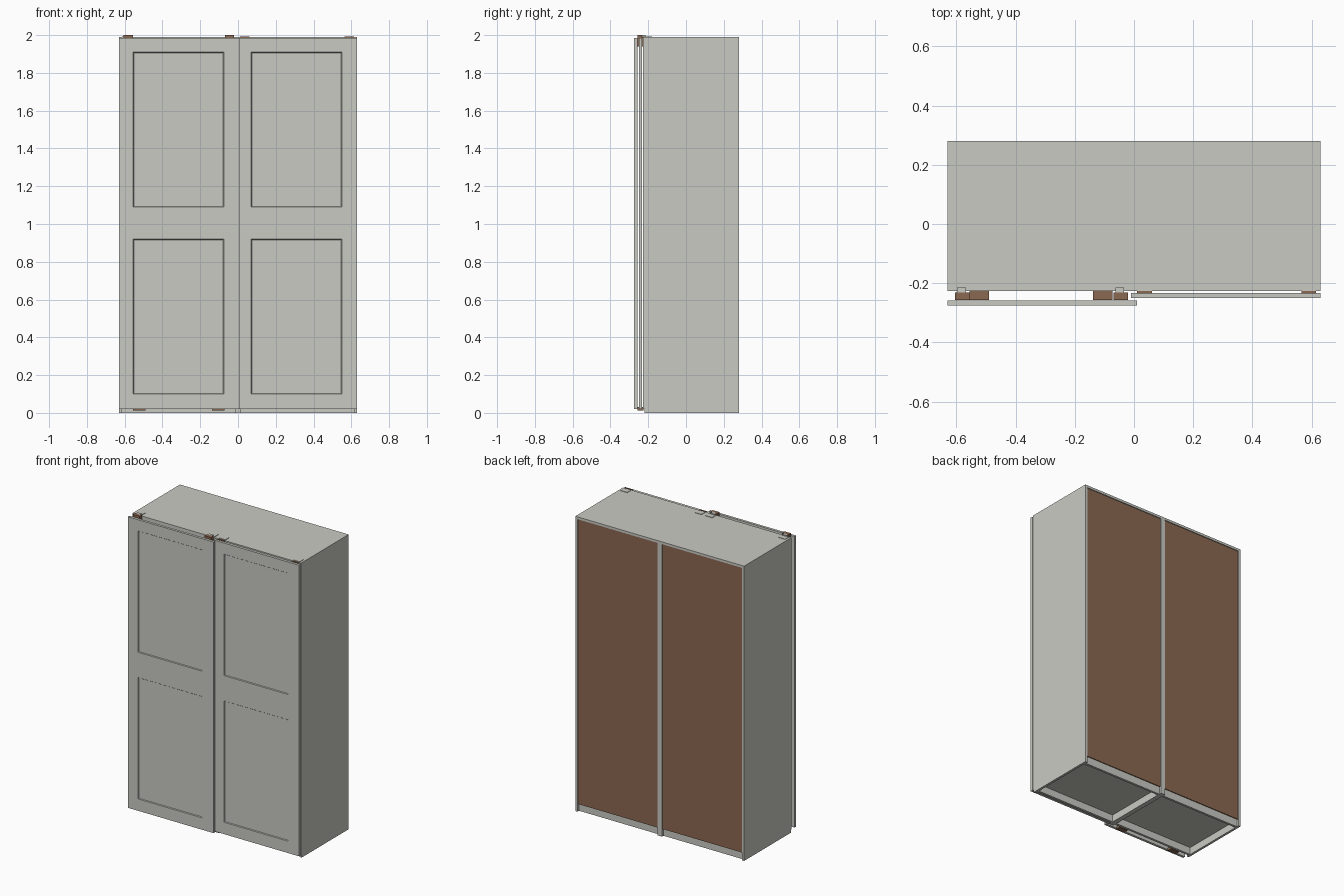
import bpy
import bmesh
from mathutils import Vector

cube = bpy.data.objects.get("Cube")
if cube:
    bpy.data.objects.remove(cube, do_unlink=True)


def material(name, color):
    mat = bpy.data.materials.new(name)
    mat.use_nodes = True
    mat.diffuse_color = (*color, 1)
    mat.node_tree.nodes["Principled BSDF"].inputs["Base Color"].default_value = (*color, 1)
    return mat


paint = material("warm light grey", (0.59, 0.59, 0.55))
brown = material("brown board", (0.26, 0.14, 0.085))


def box_mesh(low, high):
    low, high = Vector(low), Vector(high)
    bm = bmesh.new()
    bmesh.ops.create_cube(bm, size=1)
    bmesh.ops.scale(bm, vec=high - low, verts=bm.verts)
    bmesh.ops.translate(bm, vec=(low + high) / 2, verts=bm.verts)
    return bm


def finish(name, bm, mat):
    mesh = bpy.data.meshes.new(name)
    bm.to_mesh(mesh)
    bm.free()
    mesh.materials.append(mat)
    obj = bpy.data.objects.new(name, mesh)
    bpy.context.collection.objects.link(obj)
    return obj


def box(name, x, y, z, mat=paint):
    low, high = zip(x, y, z)
    return finish(name, box_mesh(low, high), mat)


# Overall sizes
half_width, front, back, height = 0.63, -0.22, 0.28, 1.99
board = 0.016
floor_z = 0.065


# Two cabinet frames side by side
def cabinet(side, x0, x1):
    depth = (front, back)
    inner = (x0 + board, x1 - board)
    box(side + "_cabinet_outer_side", (x0, x0 + board), depth, (0, height))
    box(side + "_cabinet_inner_side", (x1 - board, x1), depth, (0, height))
    box(side + "_cabinet_top", inner, depth, (height - board, height))
    box(side + "_cabinet_floor", inner, (front, back - board), (floor_z - board, floor_z))
    box(side + "_back_panel", inner, (back - 0.012, back - 0.006),
        (floor_z - board, height - board), brown)
    box(side + "_front_plinth", inner, (front + board, front + 2 * board), (0, floor_z - board))
    box(side + "_back_plinth", inner, (back - 2 * board, back - board), (0, floor_z - board))


cabinet("right", -half_width, 0)
cabinet("left", 0, half_width)

# Sliding tracks and side trims along the front edge
rail_y = (front - 0.007, front)
box("top_track", (-half_width, half_width), rail_y, (height - 0.04, height))
box("bottom_track", (-half_width, half_width), rail_y, (0.02, 0.05))
for side, x in (("right", -half_width), ("left", half_width - board)):
    box(side + "_edge_trim", (x, x + board), rail_y, (0.02, height))


# Door slab with two framed panels sunk into its front face
def door(name, x, y, panel_x):
    z = (0.02, height - 0.005)
    panels_z = ((0.1, 0.92), (1.09, 1.91))
    bm = box_mesh((x[0], y[0], z[0]), (x[1], y[1], z[1]))
    cuts = [((px, 0, 0), (1, 0, 0)) for px in panel_x]
    cuts += [((0, 0, pz), (0, 0, 1)) for pair in panels_z for pz in pair]
    for point, normal in cuts:
        bmesh.ops.bisect_plane(bm, geom=bm.verts[:] + bm.edges[:] + bm.faces[:],
                               plane_co=point, plane_no=normal)
    bm.normal_update()
    panels = []
    for face in bm.faces:
        c = face.calc_center_median()
        in_x = panel_x[0] < c.x < panel_x[1]
        in_z = any(a < c.z < b for a, b in panels_z)
        if face.normal.y < -0.9 and in_x and in_z:
            panels.append(face)
    bmesh.ops.inset_individual(bm, faces=panels, thickness=0.005, depth=-0.005)
    return finish(name, bm, paint)


door("right_sliding_door", (-half_width, 0.01), (-0.275, -0.258), (-0.555, -0.075))
door("left_sliding_door", (-0.01, half_width), (-0.25, -0.233), (0.07, 0.55))

# Hangers of the outer door, reaching over the track
for i, x in enumerate((-0.58, -0.045)):
    label = ("outer", "inner")[i]
    box(label + "_hanger_block", (x - 0.025, x + 0.025), (-0.257, -0.232),
        (height - 0.05, 2), brown)
    box(label + "_hanger_arm", (x - 0.018, x + 0.012), (-0.24, -0.215),
        (height - 0.02, 2))

# Bottom guides of the outer door
for i, x in enumerate((-0.522, -0.105)):
    label = ("outer", "inner")[i]
    box(label + "_bottom_guide", (x - 0.033, x + 0.033), (-0.257, -0.226),
        (0.012, 0.03), brown)

# Slim hangers of the inner door
for i, x in enumerate((0.035, 0.59)):
    label = ("centre", "end")[i]
    box(label + "_slim_hanger", (x - 0.025, x + 0.025), (-0.234, -0.226),
        (height - 0.05, height + 0.002), brown)

# Thin mounting plates on the cabinet top
for i, x in enumerate((-0.59, -0.045, 0.035, 0.59)):
    box("track_mount_" + str(i + 1), (x - 0.025, x + 0.025), (front, -0.18),
        (height, height + 0.003))
